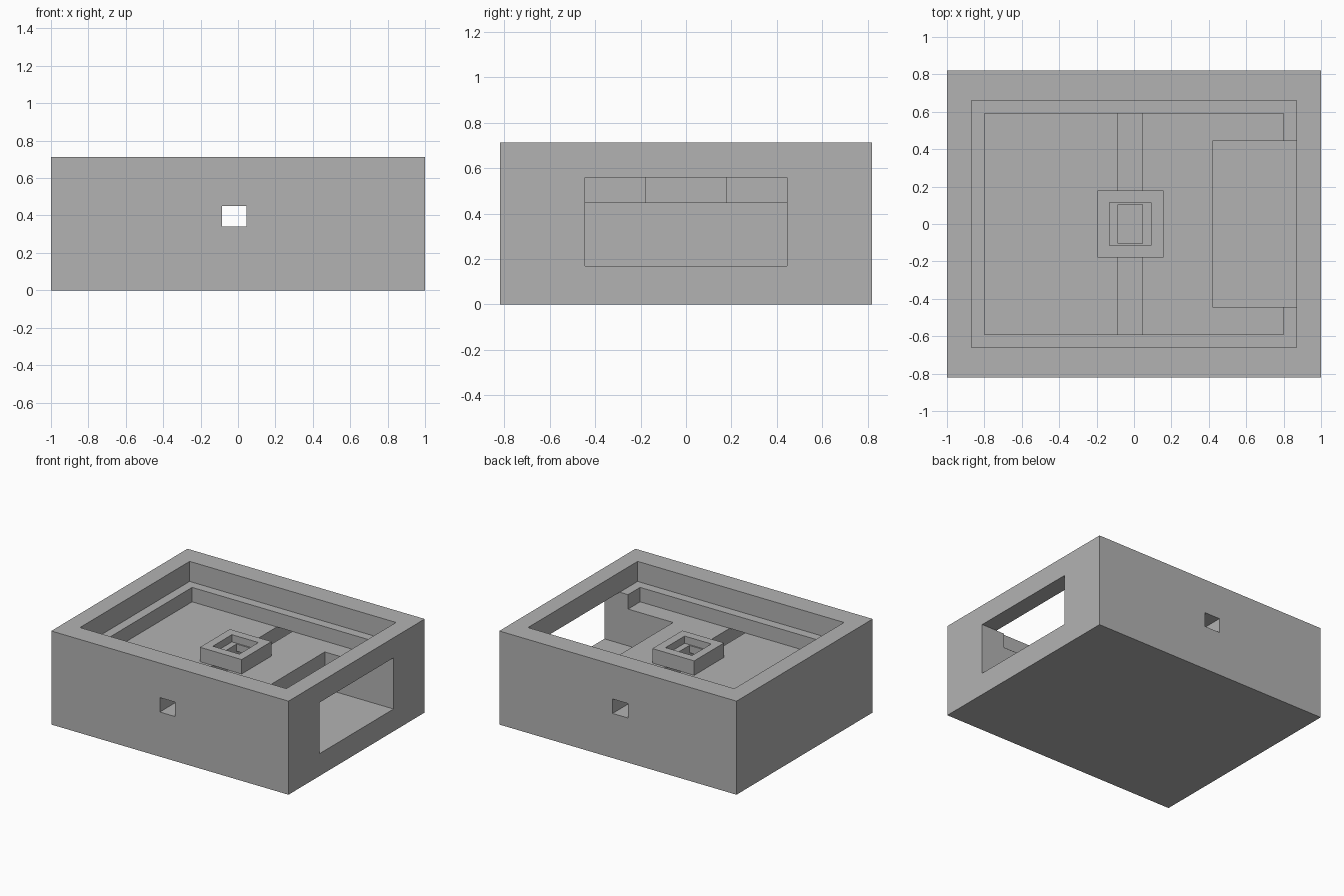
import bpy

cube = bpy.data.objects.get("Cube")
if cube:
    bpy.data.objects.remove(cube, do_unlink=True)

grey = bpy.data.materials.new("plain_grey")
grey.use_nodes = True
grey.diffuse_color = (0.45, 0.45, 0.45, 1)
grey.node_tree.nodes["Principled BSDF"].inputs["Base Color"].default_value = (0.45, 0.45, 0.45, 1)


def box(name, x, y, z):
    """Axis-aligned box from (low, high) ranges."""
    bpy.ops.mesh.primitive_cube_add(size=1)
    ob = bpy.context.object
    ob.name = name
    ob.location = [(a + b) / 2 for a, b in (x, y, z)]
    ob.scale = [b - a for a, b in (x, y, z)]
    bpy.ops.object.transform_apply(location=True, scale=True)
    ob.data.materials.append(grey)
    return ob


def cut(target, name, x, y, z):
    """Subtract a box and discard the cutter."""
    cutter = box(name, x, y, z)
    cutter.hide_render = True
    mod = target.modifiers.new(name, 'BOOLEAN')
    mod.operation = 'DIFFERENCE'
    mod.solver = 'EXACT'
    mod.object = cutter
    bpy.context.view_layer.objects.active = target
    bpy.ops.object.modifier_apply(modifier=name)
    bpy.data.objects.remove(cutter, do_unlink=True)


TOP, LEDGE, FLOOR, CHANNEL = 0.713, 0.56, 0.45, 0.34
ABOVE = 1.0
channel_x = (-0.085, 0.045)

# Housing with stepped recess, cable channel and side window
housing = box("housing", (-1, 1), (-0.82, 0.82), (0, TOP))
cut(housing, "lid_recess", (-0.87, 0.87), (-0.66, 0.66), (LEDGE, ABOVE))
cut(housing, "inner_recess", (-0.8, 0.8), (-0.59, 0.59), (FLOOR, ABOVE))
cut(housing, "cable_channel", channel_x, (-1, 1), (CHANNEL, FLOOR))
cut(housing, "side_window", (0.42, 1.2), (-0.445, 0.445), (0.17, LEDGE))

# Raised socket bridging the channel, with a stepped opening
socket = box("socket", (-0.195, 0.157), (-0.18, 0.18), (FLOOR, LEDGE))
cut(socket, "socket_recess", (-0.132, 0.092), (-0.115, 0.115), (0.505, ABOVE))
cut(socket, "socket_hole", channel_x, (-0.105, 0.105), (0.3, ABOVE))
